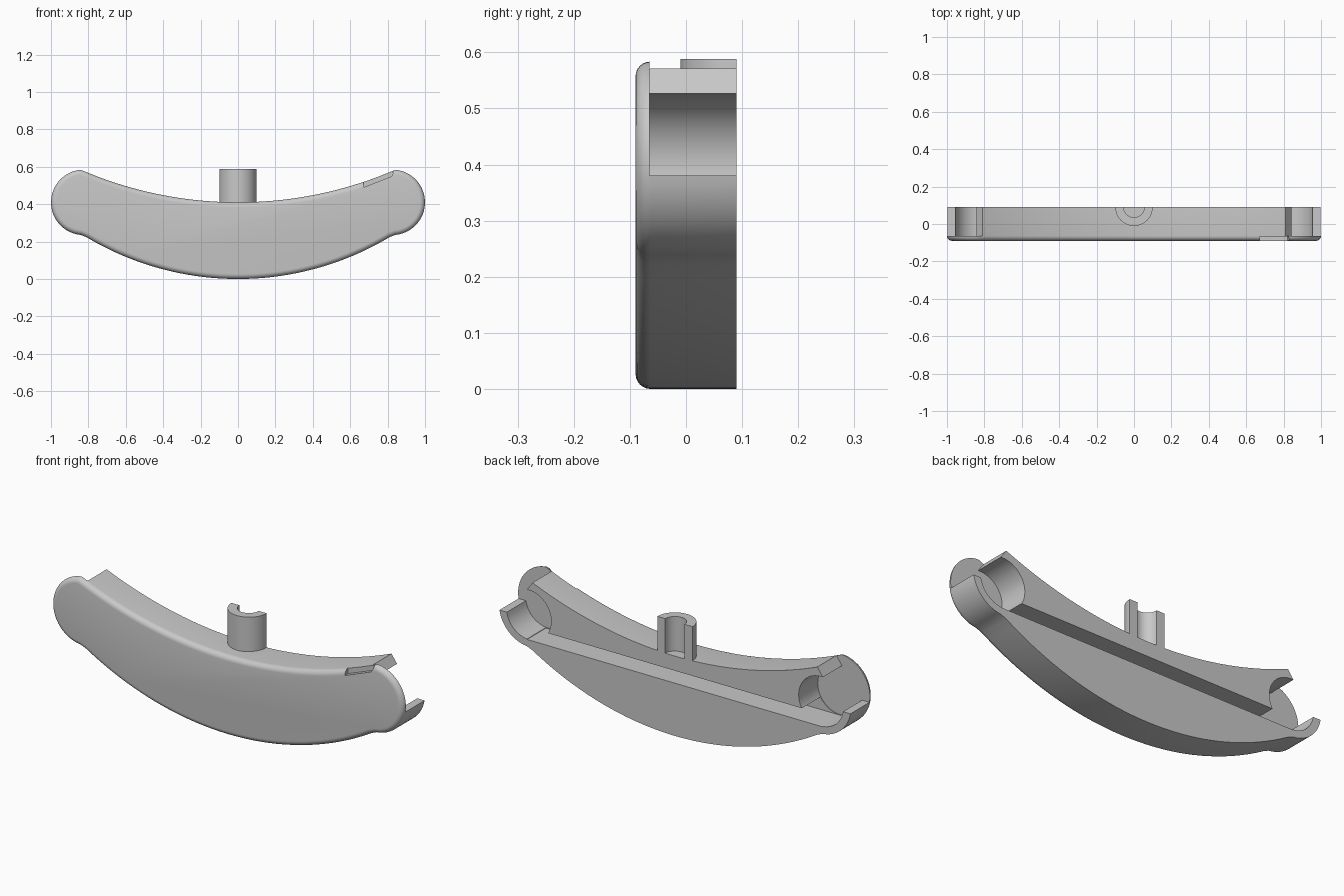
import bpy, bmesh
from math import cos, sin, radians, sqrt, hypot

cube = bpy.data.objects.get("Cube")
if cube:
    bpy.data.objects.remove(cube, do_unlink=True)
    bpy.context.view_layer.update()

FRONT, BACK, FLOOR = -0.09, 0.09, -0.065

grey = bpy.data.materials.new("plain grey")
grey.use_nodes = True
grey.diffuse_color = (0.58, 0.58, 0.58, 1)
grey.node_tree.nodes["Principled BSDF"].inputs["Base Color"].default_value = (0.58, 0.58, 0.58, 1)


def arc(cx, cz, r, a0, a1, n):
    """Points on a circle, angles in degrees."""
    angles = [radians(a0 + (a1 - a0) * i / n) for i in range(n + 1)]
    return [(cx + r * cos(a), cz + r * sin(a)) for a in angles]


def mirrored(points):
    return [(-x, z) for x, z in reversed(points)]


def inset(points, amount):
    """Move a counter-clockwise outline inward."""
    result = []
    for i, (x, z) in enumerate(points):
        (ax, az), (bx, bz) = points[i - 1], points[(i + 1) % len(points)]
        tx, tz = bx - ax, bz - az
        length = hypot(tx, tz)
        result.append((x - tz / length * amount, z + tx / length * amount))
    return result


def loft(name, rings):
    """Closed solid through matching rings of 3D points."""
    bm = bmesh.new()
    loops = [[bm.verts.new(p) for p in ring] for ring in rings]
    count = len(loops[0])
    for a, b in zip(loops, loops[1:]):
        for i in range(count):
            j = (i + 1) % count
            bm.faces.new((a[i], a[j], b[j], b[i]))
    bm.faces.new(loops[0])
    bm.faces.new(loops[-1])
    bmesh.ops.recalc_face_normals(bm, faces=list(bm.faces))
    mesh = bpy.data.meshes.new(name)
    bm.to_mesh(mesh)
    bm.free()
    mesh.materials.append(grey)
    obj = bpy.data.objects.new(name, mesh)
    bpy.context.scene.collection.objects.link(obj)
    return obj


def at_y(points, y):
    return [(x, y, z) for x, z in points]


def cut(obj, name, points, y0, y1):
    """Subtract an outline extruded along y and keep the resulting mesh."""
    cutter = loft(name, [at_y(points, y0), at_y(points, y1)])
    cutter.hide_render = True
    mod = obj.modifiers.new("cut", 'BOOLEAN')
    mod.operation, mod.solver, mod.object = 'DIFFERENCE', 'EXACT', cutter
    bpy.context.view_layer.update()
    depsgraph = bpy.context.evaluated_depsgraph_get()
    result = bpy.data.meshes.new_from_object(obj.evaluated_get(depsgraph))
    obj.modifiers.remove(mod)
    obj.data = result
    bpy.data.objects.remove(cutter, do_unlink=True)
    bpy.context.view_layer.update()


def curve_z(x, base, radius):
    return base + radius - sqrt(radius * radius - x * x)


# Curved body: lower arc, round ends, upper arc, rounded front rim
steps = 36
spread = [2 * i / steps - 1 for i in range(steps + 1)]
right_end = arc(0.825, 0.41, 0.175, -85, 80, 26)
outline = ([(0.81 * t, curve_z(0.81 * t, 0, 1.58)) for t in spread] + right_end
           + [(-0.84 * t, curve_z(0.84 * t, 0.41, 2.12)) for t in spread]
           + mirrored(right_end))
rim = 0.027
rings = []
for k in range(7):
    a = radians(15 * k)
    rings.append(at_y(inset(outline, rim * (1 - sin(a))), FRONT + rim * (1 - cos(a))))
rings.append(at_y(outline, BACK))
body = loft("curved_body", rings)

# Sockets at both ends, open to the outside
socket = arc(0.83, 0.40, 0.127, 85, 351, 28) + [(1.1, 0.38), (1.1, 0.7), (0.723, 0.7), (0.81, 0.57)]
for points in (socket, mirrored(socket)):
    cut(body, "socket_cutter", points, FLOOR, 0.2)

# Long straight groove in the back
groove = [(-0.84, 0.271), (0.84, 0.271), (0.84, 0.335), (-0.84, 0.335)]
cut(body, "groove_cutter", groove, FLOOR + 0.003, 0.2)

# Small notch in the rounded rim
notch = [(0.67, 0.49), (0.82, 0.548), (0.83, 0.566), (0.82, 0.6), (0.67, 0.6)]
cut(body, "notch_cutter", notch, -0.2, FLOOR - 0.001)

# Half-pipe post standing on the upper arc, open to the back
section = arc(0, BACK, 0.1, 180, 360, 24) + arc(0, BACK, 0.055, 360, 180, 24)
post = loft("half_pipe_post", [[(x, y, z) for x, y in section] for z in (0.40, 0.588)])

# Smooth curves, crisp corners
for part in (body, post):
    part.data.shade_smooth()
    part.data.set_sharp_from_angle(angle=radians(30))
